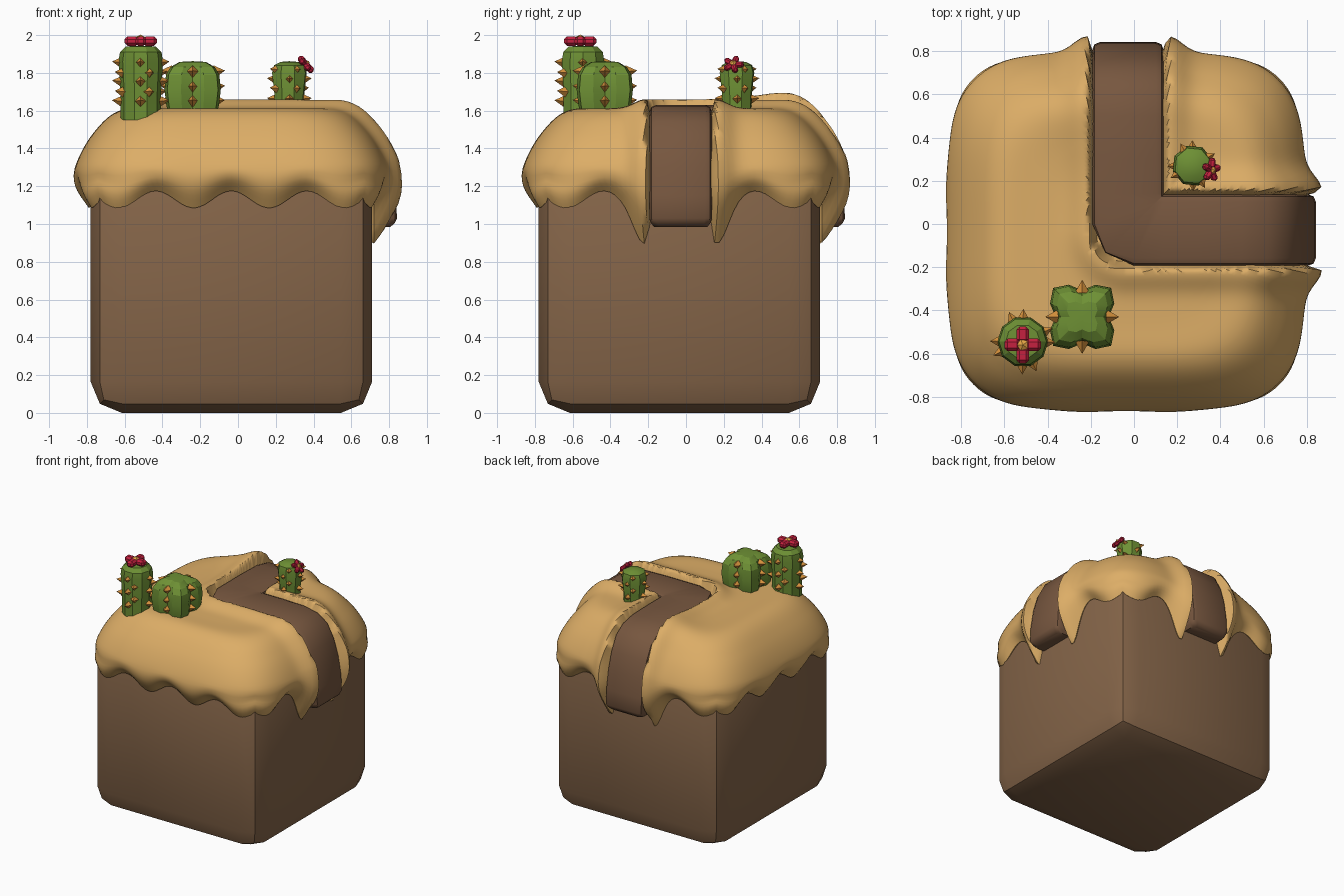
import bpy, bmesh, math
from mathutils import Matrix, Vector

if "Cube" in bpy.data.objects:
    bpy.data.objects.remove(bpy.data.objects["Cube"])

def material(name, col):
    m = bpy.data.materials.new(name)
    m.diffuse_color = (*col, 1)
    m.use_nodes = True
    m.node_tree.nodes["Principled BSDF"].inputs["Base Color"].default_value = m.diffuse_color
    return m

DIRT = material("dirt brown", (.235, .13, .066))
TRAIL = material("path brown", (.185, .095, .05))
SAND = material("sand", (.72, .42, .135))
GREEN = material("cactus green", (.155, .28, .035))
SPINE = material("spine orange", (.66, .28, .045))
PETAL = material("petal crimson", (.56, .015, .05))
HEART = material("flower centre", (.78, .38, .06))

def finish(bm, name, mat, angle=40):
    bmesh.ops.recalc_face_normals(bm, faces=bm.faces)
    me = bpy.data.meshes.new(name)
    bm.to_mesh(me)
    bm.free()
    me.materials.append(mat)
    ob = bpy.data.objects.new(name, me)
    bpy.context.collection.objects.link(ob)
    bpy.context.view_layer.objects.active = ob
    ob.select_set(True)
    if angle:
        bpy.ops.object.shade_smooth_by_angle(angle=math.radians(angle))
    ob.select_set(False)
    return ob

def skin(bm, rings, closed=True):
    """Bridge successive rings of coordinates with quads."""
    vs = [[bm.verts.new(p) for p in r] for r in rings]
    n = len(vs[0])
    for a, b in zip(vs, vs[1:]):
        for i in range(n if closed else n - 1):
            j = (i + 1) % n
            bm.faces.new((a[i], a[j], b[j], b[i]))
    return vs

C = -.035          # centre of block and sand in x and y

# dirt block with two-step bevels
bm = bmesh.new()
bmesh.ops.create_cube(bm, size=1, matrix=Matrix.Translation((C, C, .69)) @ Matrix.Diagonal((1.49, 1.49, 1.38, 1)))
bmesh.ops.bevel(bm, geom=bm.edges[:], offset=.165, segments=2, profile=.5, affect='EDGES')
finish(bm, "dirt_block", DIRT)

# sand cap: superellipse rings, lips along the path, scalloped rim
PC, PH = -.028, .165          # path centre line and half width

def path_dist(x, y):
    d = lambda a, b: abs(b - PC) if a > PC else math.hypot(a - PC, b - PC)
    return min(d(x, y), d(y, x))

def lip(s):
    if s < .19:
        return max(0, min(1, (s - .15) / .03))
    return math.exp(-((s - .19) / .08) ** 2)

def catmull(p, q, r, s, t):
    return [.5 * (2 * b + (c - a) * t + (2 * a - 5 * b + 4 * c - d) * t * t + (3 * b - a - 3 * c + d) * t ** 3)
            for a, b, c, d in zip(p, q, r, s)]

# half size, height, squareness
prof = [(.004, 1.615, 3), (.4, 1.612, 3.5), (.6, 1.597, 4), (.735, 1.476, 4.1), (.822, 1.317, 4.2),
        (.825, 1.21, 4.4), (.755, 1.10, 8)]
steps = [26, 14, 8, 6, 4, 5]
pts = []
for i, k in enumerate(steps):
    q = [prof[max(0, min(len(prof) - 1, i + o))] for o in (-1, 0, 1, 2)]
    pts += [catmull(*q, t / k) for t in range(k)]
pts.append(prof[-1])

rings = []
N = 208
for i, (h, z, n) in enumerate(pts):
    a, b = pts[max(0, i - 1)], pts[min(len(pts) - 1, i + 1)]
    dh, dz = b[0] - a[0], b[1] - a[1]
    l = math.hypot(dh, dz)
    nr, nz = -dz / l, dh / l
    w = max(0, min(1, (1.32 - z) / .22))
    ring = []
    for j in range(N):
        th = 2 * math.pi * j / N
        c, s = math.cos(th), math.sin(th)
        r = h / (abs(c) ** n + abs(s) ** n) ** (1 / n)
        x, y = r * c, r * s
        g = Vector((math.copysign(abs(c) ** (n - 1), c), math.copysign(abs(s) ** (n - 1), s))).normalized()
        d = path_dist(x + C, y + C)
        L = lip(d)
        side = x if abs(y) > abs(x) else y
        wave = math.cos(2 * math.pi * (side - .2) / .4)
        sunk = -.07 if d < .15 else -.07 * max(0, 1 - (d - .15) / .03)
        disp = (.045 + .025 * max(0, nr)) * L * (1 - w ** 3) + sunk * (1 - w)
        disp += .012 * wave * w * (1 - w)
        if d > PH:
            disp += nz * .045 * math.exp(-((x + .25) / .15) ** 2 - ((y - .56) / .22) ** 2)
        ring.append((x + C + g.x * nr * disp, y + C + g.y * nr * disp,
                     z + max(0, nz) * disp + w * (.03 - .045 * wave - .19 * L)))
    rings.append(ring)
# turn the rim inward so it closes on the block
rings.append([((x - C) * .93 + C, (y - C) * .93 + C, z + .03) for x, y, z in rings[-1]])
bm = bmesh.new()
vs = skin(bm, rings)
bm.faces.new(vs[0])
finish(bm, "sand_cap", SAND, 50)

# L-shaped path strip, running over the back and right sides
run = [(0, 1.63), (.14, 1.63), (.3, 1.63), (.5, 1.625), (.62, 1.6), (.71, 1.54), (.77, 1.43),
       (.81, 1.3), (.835, 1.15), (.842, 1.03), (.842, 1.005), (.842, .985)]
section = [(-PH, -.13), (-PH, -.035), (-.155, -.01), (-.13, 0), (.13, 0), (.155, -.01), (PH, -.035), (PH, -.13)]
arm = []
for i, (a, z) in enumerate(run):
    p, q = run[max(0, i - 1)], run[min(len(run) - 1, i + 1)]
    t = Vector((q[0] - p[0], q[1] - p[1])).normalized()
    na, nz = -t.y, t.x
    e = (.012, .035)[i - len(run) + 2] if i >= len(run) - 2 else 0
    arm.append([(max(a, PC + u + .01 * i) + na * (max(d - e, -.13)), PC + u * (1 - e * 4),
                 z + nz * max(d - e, -.13)) for u, d in section])
mitre = [(PC + max(u, -.105 + .2 * (u + PH)),) * 2 + (1.63 + d,) for u, d in section]
back = [[(y, x, z) for x, y, z in r] for r in reversed(arm)]
bm = bmesh.new()
vs = skin(bm, back + [mitre] + arm)
bm.faces.new(vs[0])
bm.faces.new(vs[-1])
finish(bm, "path", TRAIL)

# cacti
def cactus(name, x, y, sides, profile, ribs=None, turn=0):
    bm = bmesh.new()
    rings = []
    for r, z in profile:
        rings.append([(x + r * (ribs[k % len(ribs)] if ribs else 1) * math.cos(turn + 2 * math.pi * k / sides),
                       y + r * (ribs[k % len(ribs)] if ribs else 1) * math.sin(turn + 2 * math.pi * k / sides), z)
                      for k in range(sides)])
    vs = skin(bm, rings)
    bm.faces.new(vs[0])
    top = bm.verts.new((x, y, profile[-1][1] + .004))
    for k in range(sides):
        bm.faces.new((vs[-1][k], vs[-1][(k + 1) % sides], top))
    finish(bm, name, GREEN, 25)

def spines(name, x, y, r, rows, first, sway, size):
    bm = bmesh.new()
    for i, z in enumerate(rows):
        for k in range(4):
            a = math.radians(first + 90 * k + (sway if i % 2 else -sway))
            d = Vector((math.cos(a), math.sin(a), .1))
            m = Matrix.Translation(Vector((x, y, z)) + d * (r + size * .45)) @ d.to_track_quat('Z', 'Y').to_matrix().to_4x4()
            bmesh.ops.create_cone(bm, cap_ends=True, segments=4, radius1=size * .75, radius2=0, depth=size * 1.3, matrix=m)
    finish(bm, name, SPINE, 0)

def flower(name, pos, normal, r, petals, thick):
    base = Matrix.Translation(pos) @ Vector(normal).to_track_quat('Z', 'Y').to_matrix().to_4x4()
    bm = bmesh.new()
    for k in range(petals):
        m = base @ Matrix.Rotation(2 * math.pi * k / petals, 4, 'Z') @ Matrix.Translation((r * .58, 0, 0))
        m = m @ Matrix.Diagonal((r * .9, r * 2.8 / petals, thick, 1))
        c = bmesh.ops.create_cube(bm, size=1, matrix=m)["verts"]
        es = list({e for v in c for e in v.link_edges})
        bmesh.ops.bevel(bm, geom=es, offset=thick * .3, segments=1, affect='EDGES')
    finish(bm, name + "_petals", PETAL, 0)
    bm = bmesh.new()
    bmesh.ops.create_icosphere(bm, subdivisions=1, radius=1,
                               matrix=base @ Matrix.Translation((0, 0, thick * .2)) @ Matrix.Diagonal((r * .38, r * .38, thick * .5, 1)))
    finish(bm, name + "_centre", HEART, 0)

cactus("tall_cactus", -.515, -.545, 10, [(.108, 1.55), (.108, 1.7), (.118, 1.86), (.11, 1.91), (.08, 1.94)])
spines("tall_cactus_spines", -.515, -.545, .108, (1.64, 1.69, 1.745, 1.79, 1.845), 12, 13, .04)
flower("tall_cactus_flower", (-.515, -.56, 1.968), (0, 0, 1), .083, 4, .05)

cactus("round_cactus", -.24, -.43, 16, [(.128, 1.55), (.148, 1.63), (.158, 1.71), (.15, 1.79), (.125, 1.83), (.075, 1.858)],
       ribs=[.78, 1.02, 1.2, 1.02])
spines("round_cactus_spines", -.24, -.43, .122, (1.64, 1.715, 1.795), 0, 0, .045)

cactus("small_cactus", .272, .27, 8, [(.08, 1.55), (.082, 1.68), (.096, 1.8), (.085, 1.84), (.05, 1.858)], turn=.3)
spines("small_cactus_spines", .272, .27, .082, (1.655, 1.71, 1.76, 1.81), 15, 14, .033)
flower("small_cactus_flower", (.358, .25, 1.845), (1, -.1, .9), .054, 5, .035)
